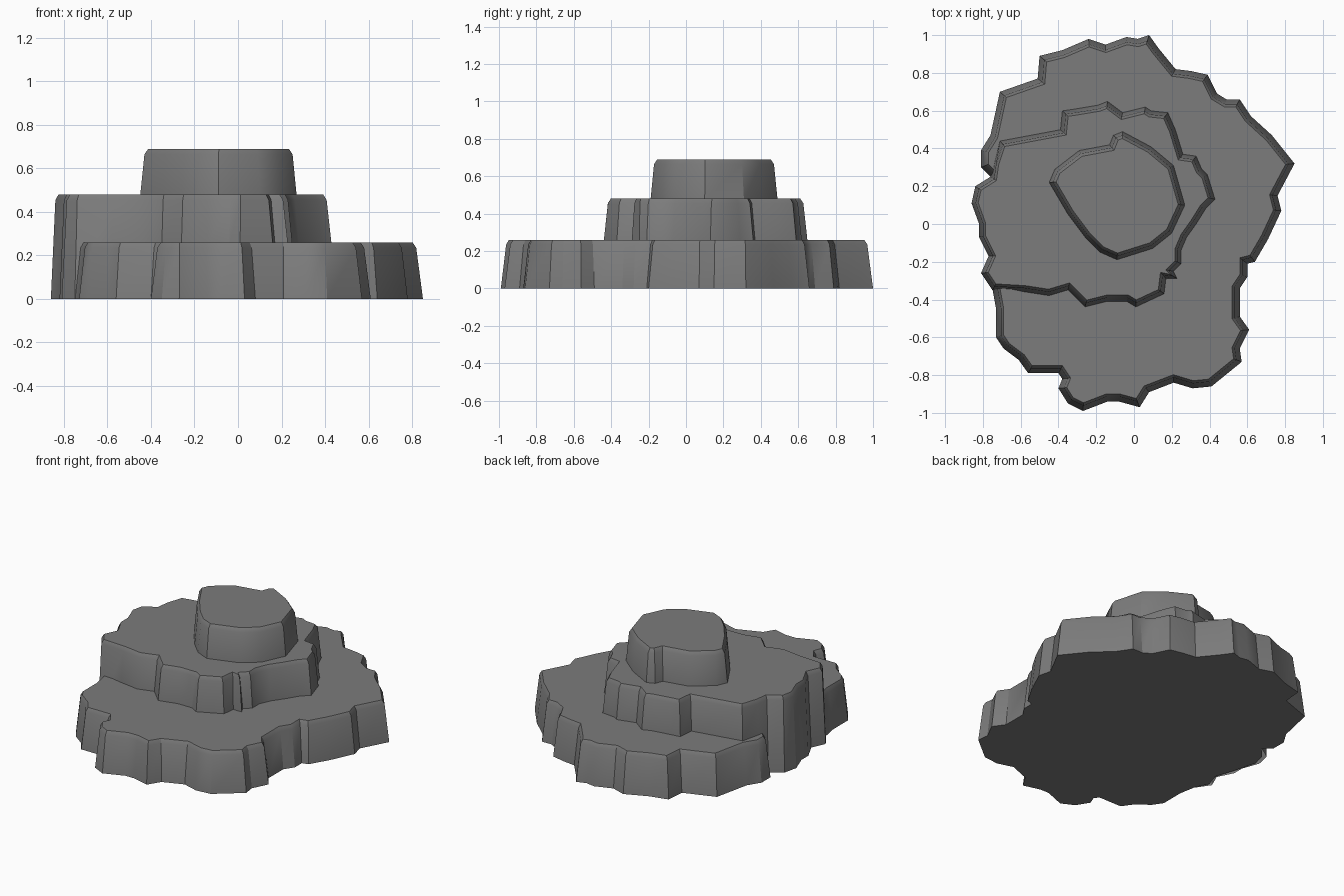
import bpy, bmesh, math
from mathutils import Vector

if "Cube" in bpy.data.objects:
    bpy.data.objects.remove(bpy.data.objects["Cube"])

stone = bpy.data.materials.new("grey_stone")
stone.diffuse_color = (0.2, 0.2, 0.2, 1)
stone.use_nodes = True
stone.node_tree.nodes["Principled BSDF"].inputs["Base Color"].default_value = stone.diffuse_color

# Clockwise outlines in hundredths of a unit, seen from above
BASE = [(8,100),(13,93),(22,82),(30,81),(39,79),(44,69),(49,66),(56,66),(62,57),(73,47),
        (85,32),(76,15),(78,7),(71,-8),(64,-20),(60,-21),(60,-28),(56,-34),(56,-49),(61,-56),
        (56,-66),(57,-73),(41,-86),(31,-87),(21,-84),(8,-89),(3,-97),(-8,-94),(-14,-94),(-27,-99),
        (-35,-95),(-40,-87),(-38,-82),(-40,-79),(-56,-79),(-61,-72),(-69,-66),(-73,-60),(-73,-45),
        (-75,-34),(-79,-26),(-76,-17),(-80,-5),(-84,10),(-82,18),(-76,25),(-81,30),(-81,39),
        (-76,47),(-71,70),(-51,77),(-50,89),(-38,92),(-24,98),(-15,95),(-4,99),(2,98)]
MIDDLE = [(-38,60),(-31,61),(-19,63),(-14,65),(-6,59),(6,62),(9,60),(18,59),(22,50),(26,37),
          (33,36),(36,29),(39,26),(43,13),(38,8),(33,0),(28,-7),(25,-14),(25,-21),(21,-25),
          (23,-29),(17,-29),(16,-37),(1,-44),(-4,-41),(-14,-41),(-26,-44),(-35,-35),(-45,-38),
          (-58,-36),(-75,-35),(-81,-26),(-77,-17),(-82,-7),(-82,0),(-86,11),(-84,20),(-76,25),
          (-75,32),(-71,44),(-39,50)]
TOP = [(-6,49),(9,41),(21,31),(27,10),(20,-5),(10,-13),(-9,-19),(-18,-15),(-26,-7),(-35,5),
       (-45,22),(-42,29),(-29,39),(-13,42),(-11,47)]


def inset(pts, d):
    """Move every corner inward by d along its mitre."""
    out = []
    for i, p in enumerate(pts):
        a = (p - pts[i - 1]).normalized()
        b = (pts[(i + 1) % len(pts)] - p).normalized()
        n = Vector((a.y + b.y, -a.x - b.x)).normalized()
        c = max(n.dot(Vector((a.y, -a.x))), 0.75)
        out.append(p + n * d / c)
    return out


def terrace(name, outline, z0, z1, slope, lip, bottom=False):
    """Rough-edged slab with leaning walls and a chamfered rim."""
    pts = [Vector(p) / 100 for p in outline]
    bm = bmesh.new()
    rings = []
    for d, z in ((0, z0), (slope, z1 - 0.025), (slope + lip, z1)):
        ring = []
        for p, q in zip(pts, inset(pts, d)):
            # the far left cliff of the middle terrace drops to the ground
            zz = 0 if z == z0 and p.x <= -0.745 else z
            ring.append(bm.verts.new((q.x, q.y, zz)))
        rings.append(ring)
    n = len(pts)
    for lo, hi in zip(rings, rings[1:]):
        for i in range(n):
            j = (i + 1) % n
            bm.faces.new((lo[j], lo[i], hi[i], hi[j]))
    bm.faces.new(rings[-1][::-1])
    if bottom:
        bm.faces.new(rings[0])
    me = bpy.data.meshes.new(name)
    bm.to_mesh(me)
    bm.free()
    me.materials.append(stone)
    ob = bpy.data.objects.new(name, me)
    bpy.context.collection.objects.link(ob)
    bpy.ops.object.select_all(action='DESELECT')
    ob.select_set(True)
    bpy.context.view_layer.objects.active = ob
    bpy.ops.object.shade_smooth_by_angle(angle=math.radians(30))


terrace("base_terrace", BASE, 0, 0.26, 0.026, 0.014, bottom=True)
terrace("middle_terrace", MIDDLE, 0.25, 0.48, 0.02, 0.014)
terrace("top_terrace", TOP, 0.47, 0.69, 0.018, 0.016)
